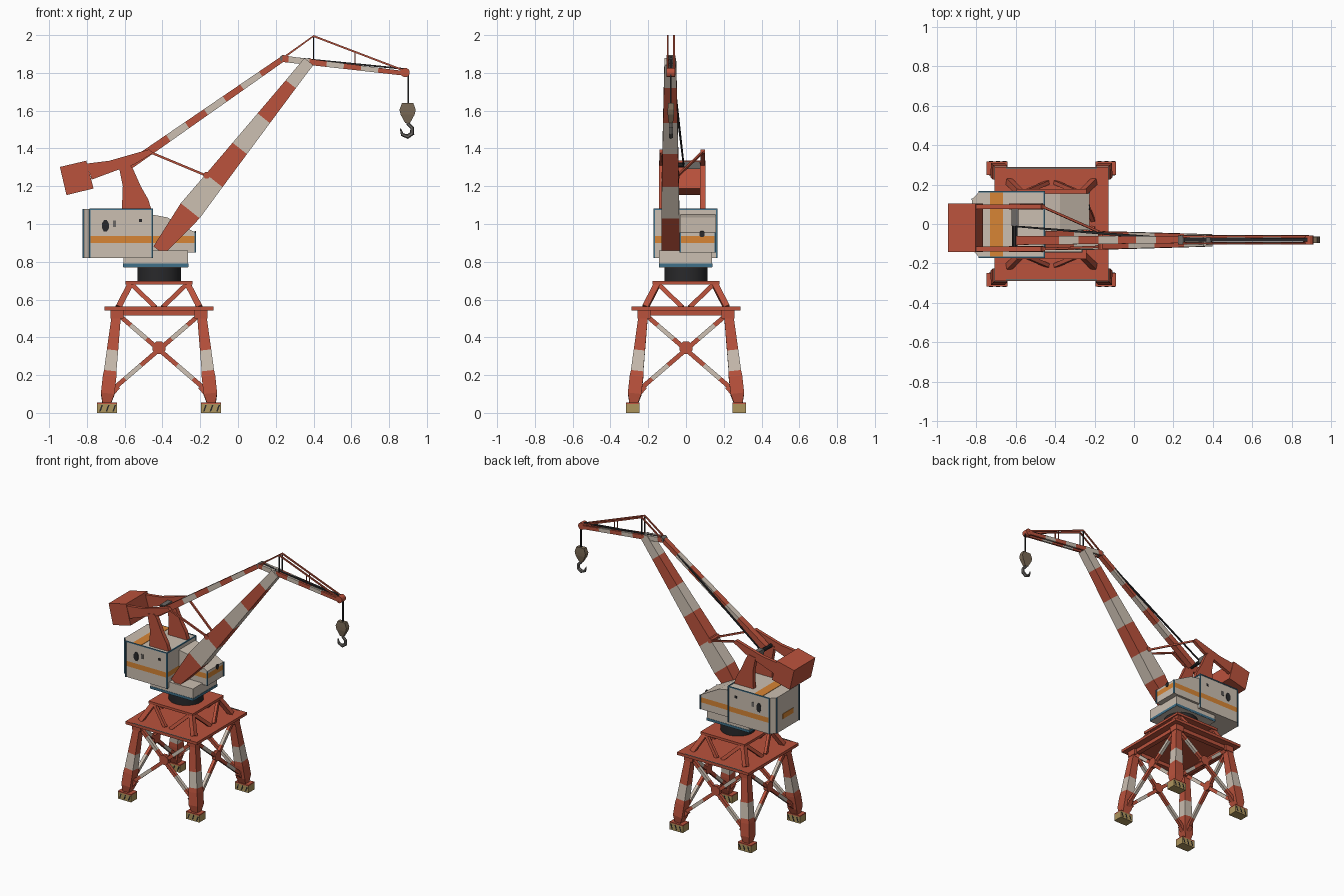
import bpy, bmesh, math
from mathutils import Vector as V

def mat(name, r, g, b):
    m = bpy.data.materials.new(name)
    m.diffuse_color = (r, g, b, 1)
    return m

RED = mat("rust red", 0.49, 0.084, 0.045)
WHITE = mat("warm white", 0.60, 0.52, 0.44)
ORANGE = mat("orange", 0.68, 0.235, 0.035)
BLUE = mat("steel blue", 0.05, 0.16, 0.25)
DARK = mat("dark grey", 0.022, 0.022, 0.024)
KHAKI = mat("khaki", 0.42, 0.30, 0.11)
BROWN = mat("grey brown", 0.19, 0.14, 0.09)
GREY = mat("hook grey", 0.15, 0.14, 0.13)
X, Y, Z = V((1, 0, 0)), V((0, 1, 0)), V((0, 0, 1))

def finish(name, bm, mats):
    bmesh.ops.recalc_face_normals(bm, faces=bm.faces)
    me = bpy.data.meshes.new(name)
    bm.to_mesh(me)
    bm.free()
    for m in mats:
        me.materials.append(m)
    ob = bpy.data.objects.new(name, me)
    bpy.context.collection.objects.link(ob)
    return ob

def loft(name, rings, mats):
    """Skin closed rings; mats gives one material per segment."""
    used = list(dict.fromkeys(mats))
    bm = bmesh.new()
    rs = [[bm.verts.new(p) for p in r] for r in rings]
    n = len(rs[0])
    for k in range(len(rs) - 1):
        for i in range(n):
            j = (i + 1) % n
            f = bm.faces.new((rs[k][i], rs[k][j], rs[k + 1][j], rs[k + 1][i]))
            f.material_index = used.index(mats[k])
    bm.faces.new(rs[0]).material_index = used.index(mats[0])
    bm.faces.new(rs[-1]).material_index = used.index(mats[-1])
    return finish(name, bm, used)

def beam(name, pts, sizes, mats, ref=Y, sides=4):
    """Square or round bar along a path; sizes are (along ref, across)."""
    pts = [V(p) for p in pts]
    if not isinstance(sizes, list):
        sizes = [sizes] * len(pts)
    if not isinstance(mats, list):
        mats = [mats] * (len(pts) - 1)
    rings = []
    for k, p in enumerate(pts):
        t = (pts[min(k + 1, len(pts) - 1)] - pts[max(k - 1, 0)]).normalized()
        s = (ref - t * ref.dot(t)).normalized()
        u = t.cross(s)
        w, h = sizes[k]
        q = 1 / math.cos(math.pi / sides) / 2
        angs = [math.tau * (i + 0.5) / sides for i in range(sides)]
        rings.append([p + s * w * q * math.cos(a) + u * h * q * math.sin(a) for a in angs])
    return loft(name, rings, mats)

def striped(name, a, b, cuts, size_a, size_b, mats, ref=Y):
    a, b = V(a), V(b)
    ts = [0] + cuts + [1]
    sz = [tuple(p + (q - p) * t for p, q in zip(size_a, size_b)) for t in ts]
    return beam(name, [a.lerp(b, t) for t in ts], sz, mats, ref)

def box(name, x, y, z, m):
    return loft(name, [[(x[0], y[0], h), (x[1], y[0], h), (x[1], y[1], h), (x[0], y[1], h)] for h in z], [m])

def side_prism(name, prof, y0, y1, m):
    return loft(name, [[(x, y, z) for x, z in prof] for y in (y0, y1)], [m])

def cyl(name, a, b, r, m, sides=16):
    ref = Z if abs((V(b) - V(a)).normalized().z) < 0.9 else X
    ob = beam(name, [a, b], (2 * r, 2 * r), m, ref, sides)
    bpy.context.view_layer.objects.active = ob
    ob.select_set(True)
    bpy.ops.object.shade_smooth_by_angle()
    ob.select_set(False)
    return ob

CX = -0.418
def P(x, y, z):
    return V((CX + x, y, z))

# Portal: feet with dark warning stripes, legs and leg caps
for sx in (-1, 1):
    for sy in (-1, 1):
        x, y = CX + sx * 0.275, sy * 0.282
        box("foot", (x - 0.053, x + 0.053), (y - 0.035, y + 0.035), (0, 0.048), KHAKI)
        box("foot_cap", (x - 0.053, x + 0.053), (y - 0.035, y + 0.035), (0.048, 0.056), RED)
        for d in (-0.03, 0.005, 0.04):
            side_prism("foot_stripe", [(x + d - 0.012, 0.008), (x + d - 0.004, 0.008), (x + d + 0.008, 0.042),
                                       (x + d, 0.042)], y - 0.0365, y + 0.0365, DARK)
        zs = [0.05, 0.1, 0.19, 0.22, 0.33, 0.53]
        ws = [0.045, 0.072, 0.072, 0.066, 0.06, 0.048]
        beam("portal_leg", [P(sx * (0.283 - 0.11 * z), sy * (0.283 - 0.11 * z), z) for z in zs],
             [(w, w) for w in ws], [RED, RED, RED, WHITE, RED])
        c = P(sx * 0.222, sy * 0.222, 0)
        box("leg_cap", (c.x - 0.034, c.x + 0.034), (c.y - 0.034, c.y + 0.034), (0.5, 0.545), RED)

# Crossed braces and gussets on the four sides, plus struts below the turntable
def on_side(k, u, d, z):
    return P(u, d, z) if k == 0 else P(d, u, z)

for k in (0, 1):
    ref = (Y, X)[k]
    for s in (-1, 1):
        for m in (-1, 1):
            striped("cross_brace", on_side(k, m * 0.25, s * 0.265, 0.12), on_side(k, -m * 0.215, s * 0.227, 0.52),
                    [0.15, 0.33, 0.68, 0.86], (0.022, 0.024), (0.022, 0.024), [RED, WHITE, RED, WHITE, RED], ref)
            beam("brace_foot_plate", [on_side(k, m * 0.255, s * 0.267, 0.11), on_side(k, m * 0.225, s * 0.265, 0.145)],
                 (0.03, 0.045), RED, ref)
            beam("upper_diagonal", [on_side(k, m * 0.15, s * 0.155, 0.685), on_side(k, m * 0.02, s * 0.21, 0.56)],
                 (0.02, 0.024), RED, ref)
            if k == 0:
                beam("upper_corner_strut", [P(m * 0.15, s * 0.15, 0.685), P(m * 0.215, s * 0.215, 0.56)],
                     (0.032, 0.032), RED)
        g = on_side(k, 0, s * 0.245, 0.345)
        beam("brace_gusset", [g - ref * 0.014, g + ref * 0.014], (0.068, 0.068), RED, Z, 8)
        a, b = (on_side(k, e * 0.22, s * 0.222, 0.53) for e in (-1, 1))
        beam("deck_edge_beam", [a, b], (0.035, 0.03), RED, ref)
box("portal_deck", (CX - 0.288, CX + 0.288), (-0.288, 0.288), (0.542, 0.562), RED)
for s in (-1, 1):
    box("worn_deck_edge", (CX - 0.23, CX + 0.23), sorted((s * 0.279, s * 0.287)), (0.56, 0.564), GREY)
box("turntable_plate", (CX - 0.178, CX + 0.178), (-0.178, 0.178), (0.68, 0.698), RED)
cyl("slewing_ring", P(0, 0, 0.695), P(0, 0, 0.775), 0.115, DARK, 24)

# Slewing platform with blue skirt
box("slewing_platform", (-0.606, -0.264), (-0.142, 0.138), (0.771, 0.86), WHITE)
box("platform_skirt", (-0.608, -0.262), (-0.144, 0.14), (0.772, 0.79), BLUE)

# Machinery house: orange band on the long sides, blue trims and roof stripe
HO = [(-0.82, -0.13), (-0.785, -0.168), (-0.455, -0.168), (-0.455, 0.163), (-0.785, 0.163), (-0.82, 0.125)]
house = loft("machinery_house", [[(x, y, z) for x, y in HO] for z in (0.82, 0.9, 0.937, 1.08)],
             [WHITE, ORANGE, WHITE])
for f in house.data.polygons:
    if f.normal.x < -0.3:
        f.material_index = 0
box("rear_stripe", (-0.823, -0.815), (-0.06, 0.06), (0.9, 0.937), ORANGE)
for x, y in HO:
    box("house_corner_trim", (x - 0.004, x + 0.004), (y - 0.004, y + 0.004), (0.82, 1.08), BLUE)
for y in (-0.168, 0.163):
    box("house_top_trim", (-0.785, -0.455), (y - 0.003, y + 0.003), (1.075, 1.083), BLUE)
box("house_front_trim", (-0.459, -0.451), (-0.168, 0.163), (1.075, 1.083), BLUE)
box("roof_stripe", (-0.73, -0.663), (-0.166, 0.161), (1.079, 1.083), ORANGE)
for y in (-0.168, 0.163):
    beam("round_window", [(-0.702, y - 0.004, 0.99), (-0.702, y + 0.004, 0.99)], (0.062, 0.036), DARK, Z, 8)
    box("house_vent", (-0.663, -0.645), (y - 0.003, y + 0.003), (0.985, 1.018), GREY)
    box("small_window", (-0.525, -0.508), (y - 0.003, y + 0.003), (1.01, 1.027), DARK)

# Sloped operator cab; band cut into its faces by height
cab = side_prism("operator_cab", [(-0.456, 0.85), (-0.226, 0.85), (-0.226, 0.955), (-0.375, 1.035), (-0.456, 1.05)],
                 -0.03, 0.155, WHITE)
cab.data.materials.append(ORANGE)
bm = bmesh.new()
bm.from_mesh(cab.data)
for z in (0.9, 0.937):
    bmesh.ops.bisect_plane(bm, geom=bm.verts[:] + bm.edges[:] + bm.faces[:], plane_co=(0, 0, z), plane_no=Z)
for f in bm.faces:
    f.material_index = int(0.9 < f.calc_center_median().z < 0.937 and abs(f.normal.z) < 0.5)
bm.to_mesh(cab.data)
bm.free()
for y in (-0.03, 0.155):
    box("cab_corner_trim", (-0.23, -0.222), (y - 0.004, y + 0.004), (0.85, 0.955), BLUE)
beam("cab_window", [(-0.229, 0.085, 0.947), (-0.222, 0.085, 0.947)], (0.034, 0.028), DARK, Z, 8)

# Support towers and balance arms on both sides
for y0, y1 in ((-0.142, -0.112), (0.073, 0.103)):
    side_prism("support_tower", [(-0.615, 1.07), (-0.457, 1.07), (-0.475, 1.13), (-0.515, 1.2), (-0.555, 1.29),
                                 (-0.575, 1.32), (-0.632, 1.31), (-0.61, 1.2)], y0, y1, RED)
    side_prism("balance_arm", [(-0.80, 1.32), (-0.68, 1.335), (-0.47, 1.395), (-0.45, 1.375),
                               (-0.55, 1.315), (-0.64, 1.285), (-0.775, 1.235)], y0 + 0.003, y1 - 0.003, RED)
side_prism("counterweight", [(-0.943, 1.302), (-0.803, 1.335), (-0.765, 1.188), (-0.908, 1.153)], -0.142, 0.103, RED)
cyl("arm_axle", (-0.605, -0.135, 1.312), (-0.605, 0.095, 1.312), 0.013, DARK, 10)
box("winch_block", (-0.62, -0.585), (-0.01, 0.075), (1.29, 1.33), GREY)
for ya, yb in ((-0.127, -0.115), (0.088, -0.045)):
    beam("boom_link_rod", [(-0.465, ya, 1.38), (-0.165, yb, 1.255)], (0.012, 0.012), RED)
beam("link_bracket", [(-0.165, -0.13, 1.258), (-0.165, -0.035, 1.258)], (0.035, 0.035), RED, Z, 8)

# Main boom, widest near its foot
A, B = V((-0.42, -0.083, 0.86)), V((0.375, -0.083, 1.86))
ts = [0, 0.21, 0.37, 0.54, 0.70, 0.88, 1]
beam("main_boom", [A.lerp(B, t) for t in ts],
     [(0.095, 0.07), (0.095, 0.128), (0.09, 0.112), (0.083, 0.097), (0.076, 0.083), (0.068, 0.068), (0.062, 0.06)],
     [RED, WHITE, RED, WHITE, RED, WHITE])

# Striped back tie from towers to jib heel
striped("back_tie", (-0.585, -0.083, 1.305), (0.245, -0.08, 1.88), [0.15, 0.26, 0.38, 0.5, 0.62, 0.73, 0.85],
        (0.045, 0.045), (0.034, 0.03), [RED, RED, WHITE, RED, WHITE, RED, WHITE, RED])

# Twin-beam jib with king post and stay rods
for y in (-0.097, -0.063):
    striped("jib_beam", (0.235, y, 1.875), (0.885, y, 1.797), [0.05, 0.22, 0.36, 0.5, 0.64, 0.78, 0.9],
            (0.014, 0.034), (0.014, 0.024), [RED, WHITE, RED, WHITE, RED, WHITE, RED, RED])
    beam("king_post", [(0.4, y, 1.86), (0.4, y, 1.995)], (0.007, 0.007), DARK)
    beam("stay_rods", [(0.24, y, 1.88), (0.4, y, 1.995), (0.885, y, 1.81)], (0.009, 0.01), RED)
    beam("short_post", [(0.62, y, 1.835), (0.62, y, 1.91)], (0.006, 0.006), RED)
for x, z, r, m in ((0.24, 1.876, 0.018, GREY), (0.375, 1.858, 0.02, GREY), (0.885, 1.802, 0.024, RED)):
    cyl("jib_pulley", (x, -0.103, z), (x, -0.057, z), r, m, 12)

# Hoist rope, hook block and hook
beam("hoist_rope", [(-0.6, -0.012, 1.31), (0.24, -0.08, 1.885), (0.89, -0.08, 1.82), (0.902, -0.08, 1.80),
                    (0.902, -0.08, 1.63)], [(0.008, 0.008), (0.016, 0.009), (0.016, 0.009), (0.008, 0.008),
                                            (0.008, 0.008)], DARK)
beam("hook_block", [(0.898, -0.08, z) for z in (1.64, 1.605, 1.58, 1.535)],
     [(0.03, 0.06), (0.034, 0.086), (0.034, 0.075), (0.022, 0.026)], BROWN)
beam("hook", [(0.898, -0.08, 1.545), (0.9, -0.08, 1.53), (0.922, -0.08, 1.508), (0.922, -0.08, 1.48), (0.898, -0.08, 1.463),
              (0.87, -0.08, 1.473), (0.86, -0.08, 1.505)],
     [(0.018, 0.014), (0.018, 0.016), (0.02, 0.018), (0.022, 0.022), (0.022, 0.022), (0.018, 0.016), (0.008, 0.005)],
     GREY, Y, 6)
